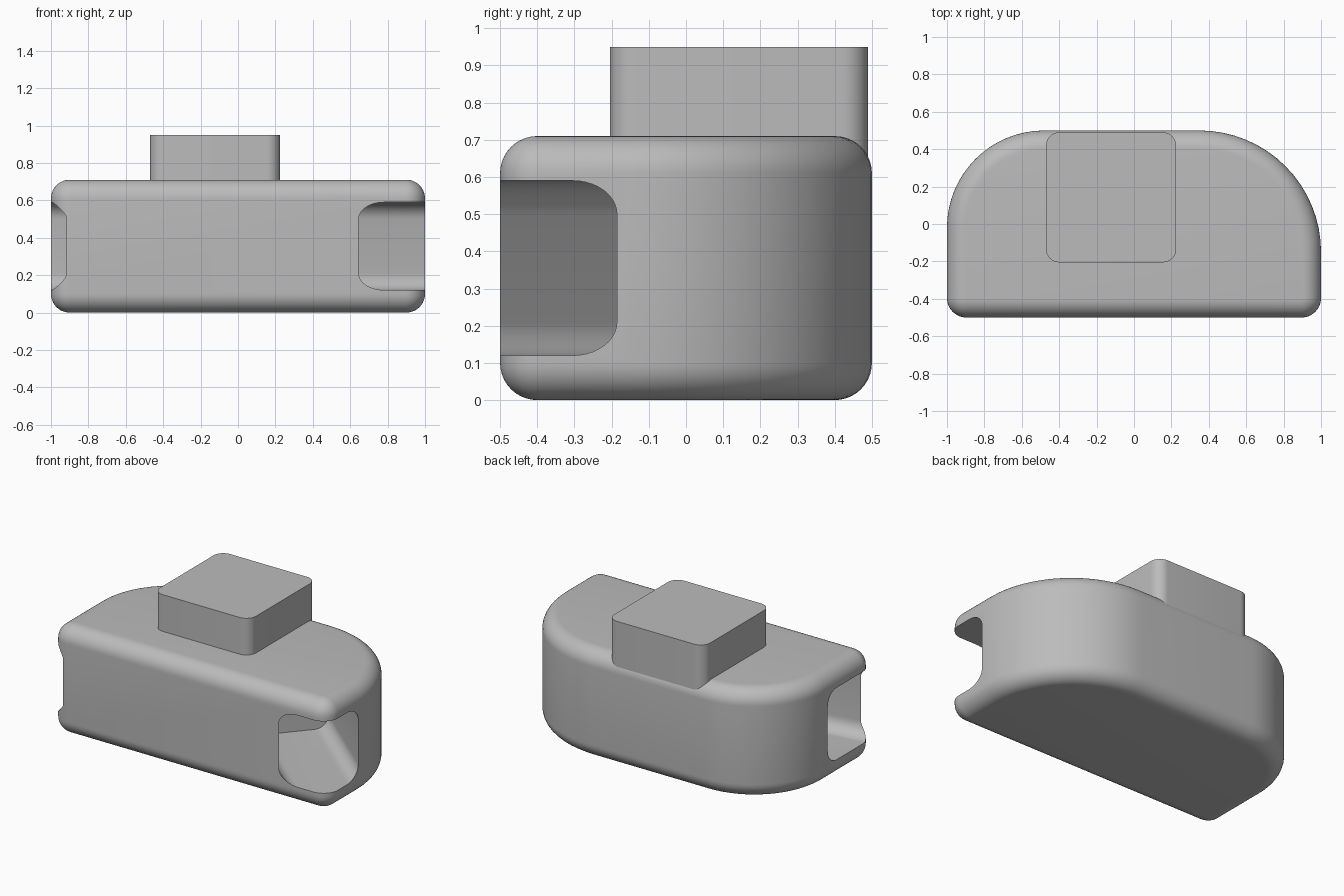
import bpy, bmesh, math
from mathutils import Matrix, Vector

cube = bpy.data.objects.get("Cube")
if cube:
    bpy.data.objects.remove(cube, do_unlink=True)

# One plain grey material
GREY = (0.5, 0.5, 0.5, 1.0)
grey = bpy.data.materials.new("plain grey")
grey.use_nodes = True
grey.diffuse_color = GREY
grey.node_tree.nodes["Principled BSDF"].inputs["Base Color"].default_value = GREY


def outline(corners, inset=0.0, steps=16):
    """Rounded outline; corners are (x, y, radius, start angle), counter-clockwise."""
    pts = []
    for x, y, r, start in corners:
        for i in range(steps + 1):
            a = math.radians(start + 90 * i / steps)
            pts.append((x + (r - inset) * math.cos(a), y + (r - inset) * math.sin(a)))
    return pts


def rounded_box(x0, x1, y0, y1, r):
    return [(x0 + r, y0 + r, r, 180), (x1 - r, y0 + r, r, 270),
            (x1 - r, y1 - r, r, 0), (x0 + r, y1 - r, r, 90)]


def loft(name, rings):
    """Skin a stack of equal-sized (outline, height) rings and cap both ends."""
    bm = bmesh.new()
    loops = [[bm.verts.new((x, y, z)) for x, y in pts] for pts, z in rings]
    n = len(loops[0])
    for a, b in zip(loops, loops[1:]):
        for i in range(n):
            j = (i + 1) % n
            bm.faces.new((a[i], a[j], b[j], b[i]))
    bm.faces.new(loops[0][::-1])
    bm.faces.new(loops[-1])
    bmesh.ops.recalc_face_normals(bm, faces=bm.faces)
    mesh = bpy.data.meshes.new(name)
    bm.to_mesh(mesh)
    bm.free()
    mesh.materials.append(grey)
    obj = bpy.data.objects.new(name, mesh)
    bpy.context.collection.objects.link(obj)
    return obj


def activate(obj):
    bpy.ops.object.select_all(action='DESELECT')
    obj.select_set(True)
    bpy.context.view_layer.objects.active = obj


# Body: D-shaped plan with a rounded rim at top and bottom
HEIGHT, RIM, FRONT_R, LEFT_R, RIGHT_R = 0.71, 0.1, 0.105, 0.65, 0.52
plan = [(-1 + FRONT_R, -0.5 + FRONT_R, FRONT_R, 180),
        (1 - FRONT_R, -0.5 + FRONT_R, FRONT_R, 270),
        (1 - LEFT_R, 0.5 - LEFT_R, LEFT_R, 0),
        (-1 + RIGHT_R, 0.5 - RIGHT_R, RIGHT_R, 90)]
rim = [(RIM * (1 - math.sin(t)), RIM * (1 - math.cos(t)))
       for t in (math.radians(9 * i) for i in range(11))]
rings = [(outline(plan, inset), z) for inset, z in rim]
rings += [(outline(plan, inset), HEIGHT - z) for inset, z in reversed(rim)]
body = loft("body", rings)


# Angled square sockets cut into the two front corners
def cut_socket(name, edge, angle, depth):
    """edge: point on the front wall; angle: inward direction of the socket."""
    a = math.radians(angle)
    inward = Vector((math.cos(a), math.sin(a), 0))
    across = Vector((-inward.y, inward.x, 0))
    if across.y < 0:
        across = -across
    size = 0.47
    cutter = loft(name, [(outline(rounded_box(0, size, 0.12, 0.59, 0.09), steps=10), z)
                         for z in (-0.8, depth)])
    frame = Matrix((across, (0, 0, 1), inward)).transposed().to_4x4()
    cutter.data.transform(Matrix.Translation(Vector((*edge, 0))) @ frame)
    bm = bmesh.new()
    bm.from_mesh(cutter.data)
    bmesh.ops.recalc_face_normals(bm, faces=bm.faces)
    bm.to_mesh(cutter.data)
    bm.free()
    cutter.hide_render = True
    mod = body.modifiers.new(name, 'BOOLEAN')
    mod.operation, mod.solver, mod.object = 'DIFFERENCE', 'EXACT', cutter
    activate(body)
    bpy.ops.object.modifier_apply(modifier=name)
    bpy.data.objects.remove(cutter, do_unlink=True)


cut_socket("left_socket", (0.645, -0.5), 139, 0.66)
cut_socket("right_socket", (-0.93, -0.5), 8.5, 0.5)

# Raised block on top, sunk into the body
block_plan = outline(rounded_box(-0.47, 0.225, -0.205, 0.49, 0.07), steps=10)
block = loft("top_block", [(block_plan, 0.62), (block_plan, 0.95)])

for obj in (body, block):
    activate(obj)
    bpy.ops.object.shade_smooth_by_angle(angle=math.radians(35))
